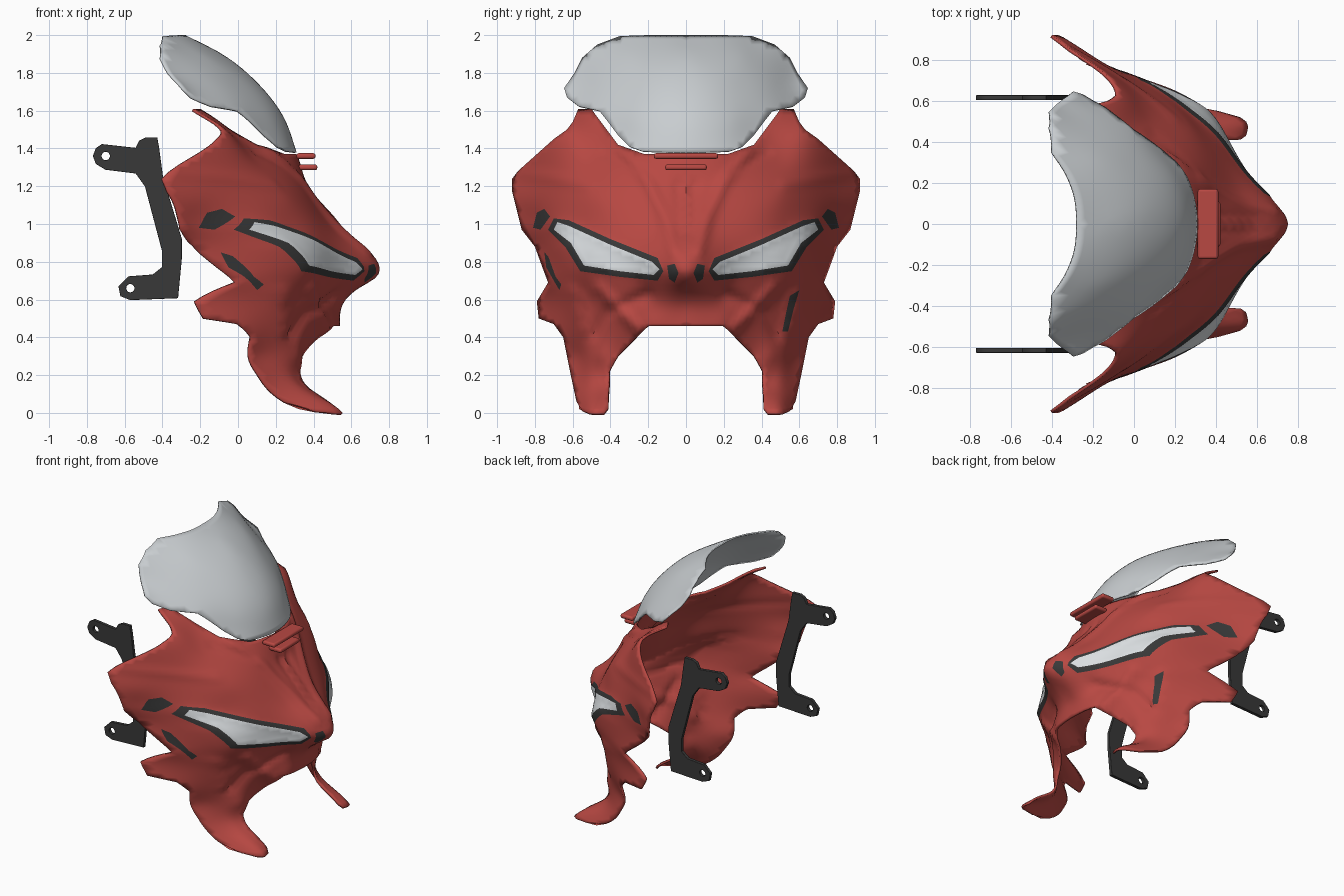
import bpy, bmesh, math
from mathutils import Vector
from mathutils.geometry import delaunay_2d_cdt

cube = bpy.data.objects.get("Cube")
if cube:
    bpy.data.objects.remove(cube, do_unlink=True)


def material(name, r, g, b):
    mat = bpy.data.materials.new(name)
    mat.use_nodes = True
    mat.diffuse_color = (r, g, b, 1)
    shader = next(n for n in mat.node_tree.nodes if n.type == 'BSDF_PRINCIPLED')
    shader.inputs["Base Color"].default_value = (r, g, b, 1)
    shader.inputs["Roughness"].default_value = .5
    return mat


RED = material("fairing red", .48, .065, .055)
BLACK = material("trim black", .04, .04, .04)
LENS = material("lens white", .7, .73, .75)
SCREEN = material("screen grey", .58, .61, .63)


def kernel(ax, ay, bx, by):
    r2 = (ax - bx) ** 2 + (ay - by) ** 2
    return r2 * math.log(r2) if r2 > 1e-9 else 0


def fit_depth(points, stiffness=.002):
    """Thin plate surface giving forward depth over (side, height)."""
    pts = points + [(-s, z, x) for s, z, x in points if s > 0]
    n = len(pts)
    rows = []
    for i, (s, z, x) in enumerate(pts):
        row = [kernel(s, z, q[0], q[1]) for q in pts] + [1, s, z, x]
        row[i] += stiffness
        rows.append(row)
    for poly in ([1] * n, [p[0] for p in pts], [p[1] for p in pts]):
        rows.append(list(poly) + [0, 0, 0, 0])
    size = n + 3
    for c in range(size):
        best = max(range(c, size), key=lambda r: abs(rows[r][c]))
        rows[c], rows[best] = rows[best], rows[c]
        top = rows[c]
        for r in range(c + 1, size):
            f = rows[r][c] / top[c]
            if f:
                rows[r] = [a - f * b for a, b in zip(rows[r], top)]
    w = [0] * size
    for c in reversed(range(size)):
        known = sum(rows[c][k] * w[k] for k in range(c + 1, size))
        w[c] = (rows[c][size] - known) / rows[c][c]

    def depth(s, z):
        bend = sum(wi * kernel(s, z, p[0], p[1]) for wi, p in zip(w, pts))
        return bend + w[n] + w[n + 1] * s + w[n + 2] * z
    return depth


def distance(p, line):
    best = math.inf
    for a, b in zip(line, line[1:]):
        a, b = Vector(a[:2]), Vector(b[:2])
        d = b - a
        t = max(0, min(1, (p - a).dot(d) / max(d.length_squared, 1e-9)))
        best = min(best, (p - a - d * t).length)
    return best


def inside(p, poly):
    hit = False
    for a, b in zip(poly, poly[1:] + poly[:1]):
        if (a[1] > p.y) != (b[1] > p.y):
            if p.x < a[0] + (p.y - a[1]) * (b[0] - a[0]) / (b[1] - a[1]):
                hit = not hit
    return hit


def finish(obj, angle=40):
    bpy.ops.object.select_all(action='DESELECT')
    obj.select_set(True)
    bpy.context.view_layer.objects.active = obj
    bpy.ops.object.shade_smooth_by_angle(angle=math.radians(angle))


def panel(name, outline, inner, mats, cuts=(), creases=(), step=.025, thick=.015):
    """Mirrored curved sheet; cuts are (polygon, material slot, side or 0)."""
    depth = fit_depth(outline + inner)
    loops = [outline] + [c[0] for c in cuts]
    verts, edges = [], []
    for loop in loops:
        first = len(verts)
        for a, b in zip(loop, loop[1:] + loop[:1]):
            a, b = Vector(a[:2]), Vector(b[:2])
            count = max(1, round((b - a).length / step))
            verts += [a.lerp(b, k / count) for k in range(count)]
        last = len(verts)
        edges += [(k, k + 1 if k + 1 < last else first) for k in range(first, last)]
    for i in range(1, int(1 / step)):
        for j in range(int(2 / step) + 1):
            p = Vector(((i + .5 * (j % 2)) * step, j * step))
            if inside(p, outline) and all(distance(p, l + l[:1]) > step * .45 for l in loops):
                verts.append(p)
    flat, _, faces, *_ = delaunay_2d_cdt(verts, edges, [], 0, 1e-5)
    bm = bmesh.new()
    solid = []
    for p in flat:
        x = depth(p.x, p.y)
        for line, height, width in creases:
            x += height * math.exp(-(distance(p, line) / width) ** 2)
        solid.append((x, p.x, p.y))
    for side in (1, -1):
        vs = [bm.verts.new((x, side * s, z)) for x, s, z in solid]
        for f in faces:
            mid = sum((flat[k] for k in f), Vector((0, 0))) / len(f)
            if not inside(mid, outline):
                continue
            face = bm.faces.new([vs[k] for k in (f if side > 0 else reversed(f))])
            for poly, slot, only in cuts:
                if only in (0, side) and inside(mid, poly):
                    face.material_index = slot
    bmesh.ops.remove_doubles(bm, verts=bm.verts[:], dist=1e-4)
    bmesh.ops.delete(bm, geom=[v for v in bm.verts if not v.link_faces], context='VERTS')
    mesh = bpy.data.meshes.new(name)
    bm.to_mesh(mesh)
    bm.free()
    obj = bpy.data.objects.new(name, mesh)
    bpy.context.collection.objects.link(obj)
    for m in mats:
        mesh.materials.append(m)
    finish(obj)
    mod = obj.modifiers.new("thickness", 'SOLIDIFY')
    mod.thickness, mod.offset = thick, -1
    mod.material_offset = mod.material_offset_rim = -9
    return obj


# Fairing edge and inner shape: side, height, depth
edge = [(0, 1.37, .31), (.22, 1.37, .25), (.36, 1.42, .1), (.42, 1.5, -.04),
        (.48, 1.58, -.15), (.5, 1.61, -.2), (.57, 1.61, -.24), (.6, 1.54, -.12),
        (.63, 1.5, -.08), (.7, 1.45, -.11), (.89, 1.28, -.37), (.92, 1.24, -.4),
        (.92, 1.17, -.37), (.87, .97, -.3), (.8, .88, -.24), (.76, .77, -.11),
        (.73, .69, -.01), (.76, .64, -.14), (.79, .59, -.23), (.78, .5, -.18),
        (.7, .47, 0), (.65, .4, .07), (.61, .2, .11), (.58, .06, .24), (.55, .01, .4),
        (.52, 0, .53), (.43, 0, .54), (.41, .03, .52), (.41, .22, .33), (.36, .3, .34),
        (.26, .4, .43), (.2, .46, .51), (0, .46, .54)]
shape = [(0, 1.25, .35), (0, 1.05, .51), (0, .92, .63), (0, .8, .74), (0, .72, .74),
         (0, .65, .62), (0, .57, .55), (.08, 1.2, .37), (.13, .97, .52), (.1, .78, .69),
         (.15, .7, .61), (.2, .6, .5), (.3, 1.2, .32), (.25, 1.32, .26), (.33, .92, .46),
         (.38, .73, .46), (.5, 1.35, .08), (.5, 1.15, .25), (.55, .98, .26),
         (.56, .76, .34), (.65, .88, .2), (.72, 1, 0), (.7, 1.2, -.03), (.8, 1.03, -.19),
         (.85, 1.13, -.25), (.68, .7, .1), (.63, .55, .14), (.5, .6, .31), (.36, .56, .42),
         (.45, .3, .32), (.58, .3, .12), (.43, .14, .35), (.5, .13, .31), (.5, .06, .46)]

# Headlight rim and lens, vents and slits
rim = [(.73, .97), (.7, 1.03), (.62, 1.02), (.4, .92), (.15, .82), (.12, .75),
       (.15, .7), (.35, .72), (.56, .75), (.64, .88)]
lens = [(.7, .97), (.68, 1.01), (.62, .99), (.4, .89), (.18, .8), (.14, .76),
        (.17, .73), (.35, .75), (.54, .78), (.61, .9)]
vent = [(.81, .98), (.79, 1.06), (.75, 1.08), (.72, 1.04), (.77, .97)]
side_slit = [(.75, .85), (.73, .83), (.69, .72), (.66, .68), (.67, .65), (.7, .7), (.74, .77)]
low_slit = [(.6, .65), (.55, .62), (.53, .53), (.51, .43), (.54, .43), (.57, .55)]
nostril = [(.1, .78), (.06, .79), (.04, .74), (.06, .69), (.09, .71)]

cuts = [(rim, 1, 0), (lens, 2, 0), (vent, 1, 0), (nostril, 1, 0),
        (side_slit, 1, -1), (low_slit, 1, 1)]
creases = [(lens + lens[:1], .012, .02), (low_slit + low_slit[:1], .012, .02),
           ([(.07, .86), (.12, 1.05), (.2, 1.22), (.33, 1.38)], .025, .03),
           ([(.02, .95), (.04, 1.2)], -.02, .03),
           ([(.25, 1.28), (.43, 1.38)], -.014, .02),
           ([(.52, 1.21), (.74, 1.25), (.88, 1.27)], .012, .03),
           ([(.26, .45), (.46, .66)], .025, .03),
           ([(.2, .63), (.42, .53), (.48, .42)], -.025, .03),
           ([(.62, .64), (.52, .3), (.5, .15)], .015, .04)]
panel("fairing", edge, shape, [RED, BLACK, LENS], cuts, creases)

# Windscreen
screen_edge = [(0, 2, -.28), (.2, 2, -.31), (.35, 1.995, -.4), (.47, 1.95, -.41),
               (.55, 1.88, -.41), (.59, 1.8, -.37), (.645, 1.72, -.29), (.63, 1.67, -.25),
               (.57, 1.625, -.14), (.46, 1.6, 0), (.42, 1.55, .06), (.36, 1.47, .14),
               (.3, 1.41, .21), (.23, 1.385, .26), (.1, 1.38, .3), (0, 1.38, .31)]
screen_shape = [(0, 1.91, -.1), (0, 1.75, .1), (0, 1.55, .25),
                (.3, 1.75, -.01), (.3, 1.9, -.19), (.45, 1.75, -.14), (.25, 1.55, .18)]
panel("windscreen", screen_edge, screen_shape, [SCREEN], step=.03, thick=.01)

# Intake lips under the windscreen
for label, height, width, forward in (("upper", 1.36, .17, .36), ("lower", 1.3, .11, .37)):
    bpy.ops.mesh.primitive_cube_add(size=1, location=(forward, 0, height))
    lip = bpy.context.object
    lip.name = label + "_intake_lip"
    lip.scale = (.1, width * 2, .03)
    bpy.ops.object.transform_apply(location=False, rotation=False, scale=True)
    lip.data.materials.append(RED)
    bevel = lip.modifiers.new("rounding", 'BEVEL')
    bevel.width, bevel.segments = .012, 3
    finish(lip)

# Mounting brackets with bolt holes
bracket = [(-.72, 1.42), (-.54, 1.4), (-.52, 1.44), (-.49, 1.455), (-.43, 1.455),
           (-.42, 1.4), (-.4, 1.25), (-.3, .92), (-.3, .82), (-.32, .61), (-.57, .6),
           (-.62, .62), (-.63, .67), (-.58, .72), (-.45, .73), (-.4, .77), (-.4, .86),
           (-.49, 1.2), (-.54, 1.27), (-.7, 1.29), (-.75, 1.32), (-.765, 1.36), (-.75, 1.4)]


def ring(cx, cz, radius, sides=20):
    turn = [2 * math.pi * k / sides for k in range(sides)]
    return [(cx + radius * math.cos(a), cz + radius * math.sin(a)) for a in turn]


for label, y in (("left", .615), ("right", -.615)):
    curve = bpy.data.curves.new("bracket_profile", 'CURVE')
    curve.dimensions, curve.fill_mode = '2D', 'BOTH'
    curve.extrude, curve.bevel_depth = .009, .003
    for loop in (bracket, ring(-.7, 1.36, .025), ring(-.57, .66, .025)):
        spline = curve.splines.new('POLY')
        spline.points.add(len(loop) - 1)
        for point, (px, pz) in zip(spline.points, loop):
            point.co = (px, pz, 0, 1)
        spline.use_cyclic_u = True
    curve.materials.append(BLACK)
    obj = bpy.data.objects.new(label + "_bracket", curve)
    bpy.context.collection.objects.link(obj)
    obj.location.y = y
    obj.rotation_euler.x = math.pi / 2
    bpy.ops.object.select_all(action='DESELECT')
    obj.select_set(True)
    bpy.context.view_layer.objects.active = obj
    bpy.ops.object.convert(target='MESH')
    finish(bpy.context.object)
